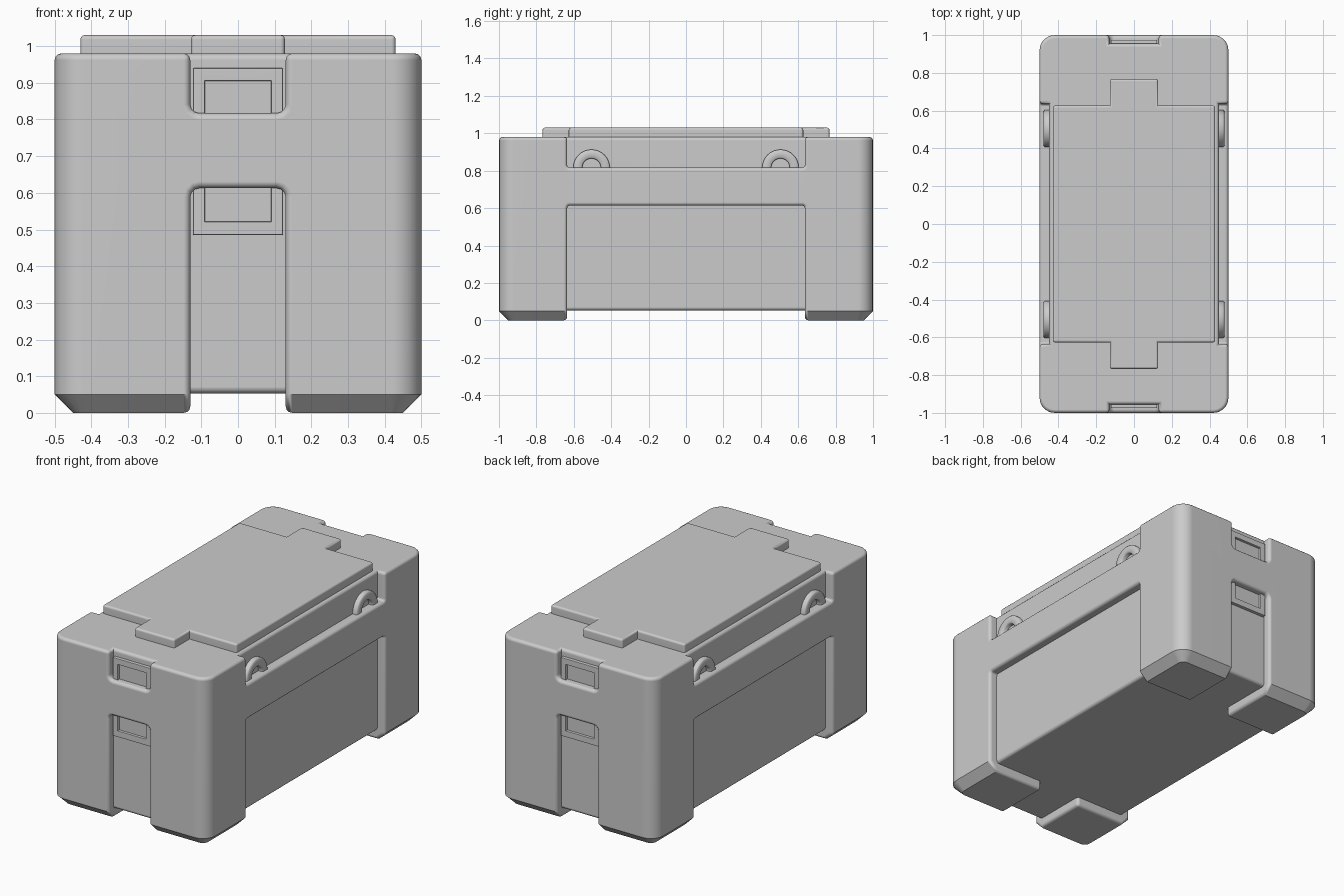
import bpy, bmesh, math
from mathutils import Vector

if "Cube" in bpy.data.objects:
    bpy.data.objects.remove(bpy.data.objects["Cube"])


def new_obj(name, bm, angle=40):
    bmesh.ops.recalc_face_normals(bm, faces=bm.faces)
    me = bpy.data.meshes.new(name)
    bm.to_mesh(me)
    bm.free()
    ob = bpy.data.objects.new(name, me)
    bpy.context.collection.objects.link(ob)
    finish(ob, angle)
    return ob


def finish(ob, angle=40):
    ob.data.polygons.foreach_set("use_smooth", [True] * len(ob.data.polygons))
    ob.data.set_sharp_from_angle(angle=math.radians(angle))


def loft(rings):
    """Closed solid through a list of equal-length rings of points."""
    bm = bmesh.new()
    vs = [[bm.verts.new(p) for p in r] for r in rings]
    n = len(vs[0])
    for a, b in zip(vs, vs[1:]):
        for i in range(n):
            bm.faces.new((a[i], a[(i + 1) % n], b[(i + 1) % n], b[i]))
    bm.faces.new(vs[0][::-1])
    bm.faces.new(vs[-1])
    bmesh.ops.recalc_face_normals(bm, faces=bm.faces)
    return bm


def box(lo, hi):
    return loft([[(lo[0], lo[1], z), (hi[0], lo[1], z), (hi[0], hi[1], z), (lo[0], hi[1], z)]
                 for z in (lo[2], hi[2])])


def bevel(bm, edges, width, seg=3):
    bmesh.ops.bevel(bm, geom=list(edges), offset=width, segments=seg, profile=0.5,
                    affect='EDGES', clamp_overlap=False)


def cutter(lo, hi, axis=None, r=0.0):
    bm = box(lo, hi)
    if axis is not None:
        bevel(bm, [e for e in bm.edges
                   if abs((e.verts[0].co - e.verts[1].co).normalized()[axis]) > 0.9], r)
    ob = new_obj("cutter", bm)
    ob.hide_render = True
    return ob


def cut(ob, cutters):
    for c in cutters:
        m = ob.modifiers.new("cut", 'BOOLEAN')
        m.operation, m.solver, m.object = 'DIFFERENCE', 'EXACT', c
    bpy.context.view_layer.update()
    me = bpy.data.meshes.new_from_object(ob.evaluated_get(bpy.context.evaluated_depsgraph_get()))
    ob.modifiers.clear()
    ob.data = me
    for c in cutters:
        bpy.data.objects.remove(c)


def soften(ob, width, seg=3):
    """Round only the sharp outward edges, then tidy the shading."""
    bm = bmesh.new()
    bm.from_mesh(ob.data)
    bmesh.ops.remove_doubles(bm, verts=bm.verts, dist=1e-4)
    bmesh.ops.dissolve_limit(bm, angle_limit=0.02, verts=bm.verts, edges=bm.edges)
    bmesh.ops.recalc_face_normals(bm, faces=bm.faces)
    bevel(bm, [e for e in bm.edges
               if e.is_manifold and e.calc_face_angle_signed(0) > math.radians(50)], width, seg)
    bm.to_mesh(ob.data)
    bm.free()
    finish(ob)
    ob.modifiers.new("weighted", 'WEIGHTED_NORMAL').keep_sharp = True


def rounded_ring(hx, hy, r, z, seg=5):
    pts = []
    for k, (sx, sy) in enumerate([(1, 1), (-1, 1), (-1, -1), (1, -1)]):
        for i in range(seg + 1):
            a = math.pi / 2 * (k + i / seg)
            pts.append((sx * (hx - r) + r * math.cos(a), sy * (hy - r) + r * math.sin(a), z))
    return pts


# Case body: rounded block with chamfered foot, recessed on all four sides
body = new_obj("case_body", loft([rounded_ring(0.45, 0.95, 0.035, 0),
                                  rounded_ring(0.5, 1.0, 0.08, 0.05),
                                  rounded_ring(0.5, 1.0, 0.08, 0.98)]))
cuts = []
for z0, z1 in ((-0.2, 0.613), (0.817, 1.2)):
    for s in (-1, 1):
        y = sorted((s * 0.955, s * 1.2))
        cuts.append(cutter((-0.13, y[0], z0), (0.13, y[1], z1), 1, 0.025))
        x = sorted((s * 0.45, s * 0.8))
        cuts.append(cutter((x[0], -0.635, z0), (x[1], 0.635, z1), 0, 0.012))
# Channels between the four feet
cuts.append(cutter((-0.13, -1.2, -0.3), (0.13, 1.2, 0.053)))
cuts.append(cutter((-0.8, -0.635, -0.3), (0.8, 0.635, 0.053)))
cut(body, cuts)
soften(body, 0.018)

# Lid panel: plate with a tab at each end
quarter = [(0.43, 0.627), (0.128, 0.627), (0.128, 0.767)]
outline = (quarter + [(-x, y) for x, y in quarter[::-1]]
           + [(-x, -y) for x, y in quarter] + [(x, -y) for x, y in quarter[::-1]])
lid = new_obj("lid_panel", loft([[(x, y, z) for x, y in outline] for z in (0.96, 1.03)]))
soften(lid, 0.012)

# End latches: framed plate passing behind the band
for s, label in ((-1, "front"), (1, "back")):
    y = sorted((s * 0.93, s * 0.974))
    latch = new_obj(label + "_latch", box((-0.123, y[0], 0.485), (0.123, y[1], 0.94)))
    y = sorted((s * 0.959, s * 1.1))
    cut(latch, [cutter((-0.09, y[0], 0.522), (0.09, y[1], 0.905))])
    soften(latch, 0.004, 2)

# Side rings: half sunk into the band
def arc(r, x, cy, n=32):
    return [Vector((x, cy + r * math.cos(2 * math.pi * i / n), 0.815 + r * math.sin(2 * math.pi * i / n)))
            for i in range(n)]


for sx, side in ((-1, "left"), (1, "right")):
    for sy, end in ((-1, "front"), (1, "back")):
        xi, xo, cy = sx * 0.44, sx * 0.478, sy * 0.505
        loops = [arc(0.098, xi, cy), arc(0.098, xo - sx * 0.006, cy), arc(0.092, xo, cy),
                 arc(0.056, xo, cy), arc(0.05, xo - sx * 0.006, cy), arc(0.05, xi, cy)]
        bm = bmesh.new()
        vs = [[bm.verts.new(p) for p in l] for l in loops]
        for a, b in zip(vs, vs[1:] + vs[:1]):
            for i in range(32):
                j = (i + 1) % 32
                bm.faces.new((a[i], a[j], b[j], b[i]))
        new_obj(f"{side}_{end}_ring", bm, 50)
